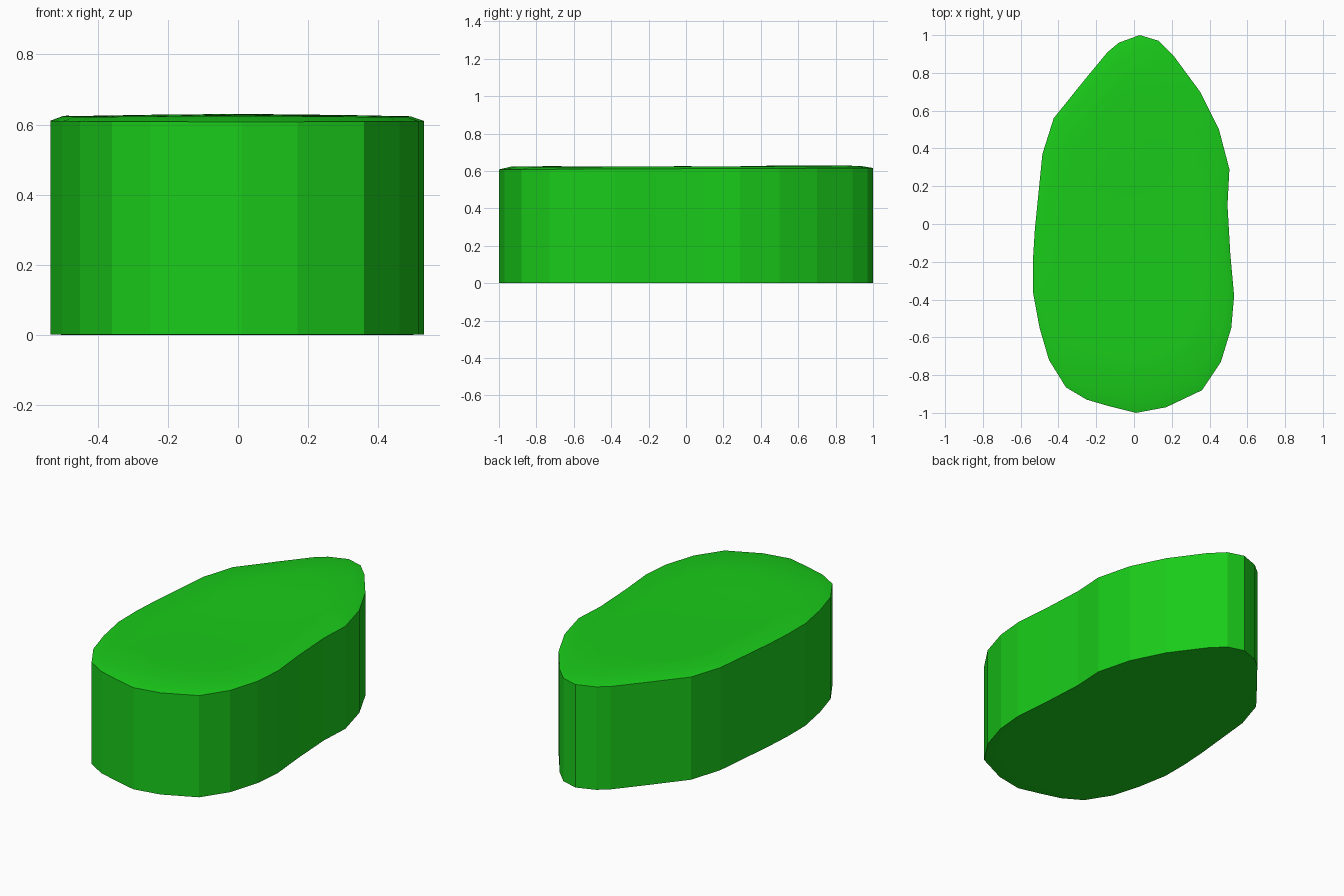
import bpy, bmesh, math

if "Cube" in bpy.data.objects:
    bpy.data.objects.remove(bpy.data.objects["Cube"])

# Outline of the stone, seen from above (clockwise from the back tip)
OUTLINE = [
    (0.03, 1.0), (0.13, 0.97), (0.21, 0.89), (0.35, 0.70), (0.45, 0.50),
    (0.505, 0.29), (0.495, 0.10), (0.51, -0.16), (0.53, -0.38), (0.515, -0.55),
    (0.46, -0.73), (0.36, -0.88), (0.17, -0.97), (0.01, -1.0), (-0.13, -0.965),
    (-0.25, -0.93), (-0.36, -0.865), (-0.45, -0.72), (-0.50, -0.55),
    (-0.535, -0.36), (-0.535, -0.19), (-0.525, -0.03), (-0.485, 0.37),
    (-0.425, 0.56), (-0.26, 0.765), (-0.14, 0.91), (-0.08, 0.96),
][::-1]
N = len(OUTLINE)


def top_height(x, y):
    # Very gentle unevenness of the upper surface
    return 0.624 + 0.004 * math.sin(4.5 * y - 1.2) * math.cos(4 * x) + 0.003 * y


bm = bmesh.new()


def ring(scale, height):
    return [bm.verts.new((x * scale, y * scale, height(x * scale, y * scale)))
            for x, y in OUTLINE]


def bridge(low, high, smooth):
    for i in range(N):
        j = (i + 1) % N
        face = bm.faces.new((low[i], low[j], high[j], high[i]))
        face.smooth = smooth


def sharpen(loop):
    for i in range(N):
        bm.edges.get((loop[i], loop[(i + 1) % N])).smooth = False


# Flat-faceted side wall
bottom = ring(1.0, lambda x, y: 0.002)
rim = ring(1.0, lambda x, y: 0.612 + 0.004 * y)
bridge(bottom, rim, False)

# Smooth, softly domed top
last = rim
for s in (0.93, 0.7, 0.45, 0.2):
    nxt = ring(s, top_height)
    bridge(last, nxt, True)
    last = nxt
bm.faces.new(last).smooth = True

# Smooth underside
base = ring(0.92, lambda x, y: 0.0)
bridge(base, bottom, True)
bm.faces.new(base[::-1]).smooth = True

sharpen(bottom)
sharpen(rim)
bmesh.ops.recalc_face_normals(bm, faces=bm.faces[:])

mesh = bpy.data.meshes.new("rounded_block")
bm.to_mesh(mesh)
bm.free()
block = bpy.data.objects.new("rounded_block", mesh)
bpy.context.collection.objects.link(block)

# Green colour
green = bpy.data.materials.new("green")
green.diffuse_color = (0.01, 0.6, 0.01, 1)
green.use_nodes = True
green.node_tree.nodes["Principled BSDF"].inputs["Base Color"].default_value = green.diffuse_color
mesh.materials.append(green)
